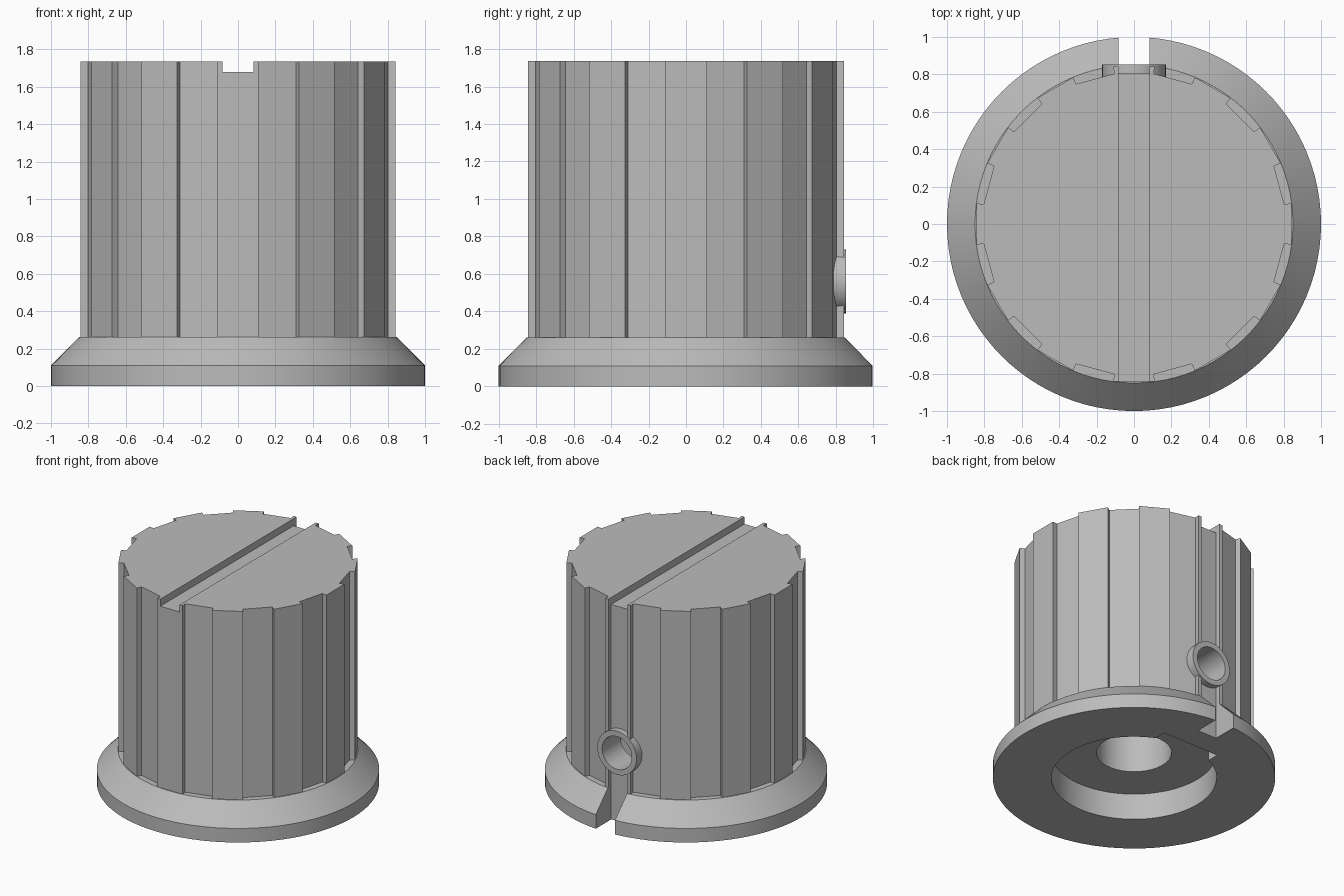
import bpy
import bmesh
from math import sin, cos, radians
from mathutils import Matrix

if "Cube" in bpy.data.objects:
    bpy.data.objects.remove(bpy.data.objects["Cube"], do_unlink=True)

gray = bpy.data.materials.new("plain gray")
gray.use_nodes = True
gray.diffuse_color = (0.5, 0.5, 0.5, 1)
gray.node_tree.nodes["Principled BSDF"].inputs["Base Color"].default_value = (0.5, 0.5, 0.5, 1)


def make(name, bm):
    bmesh.ops.recalc_face_normals(bm, faces=bm.faces)
    mesh = bpy.data.meshes.new(name)
    bm.to_mesh(mesh)
    bm.free()
    mesh.materials.append(gray)
    obj = bpy.data.objects.new(name, mesh)
    bpy.context.collection.objects.link(obj)
    return obj


def loft(name, rings):
    """Closed solid through rings of points of equal count."""
    bm = bmesh.new()
    loops = [[bm.verts.new(p) for p in ring] for ring in rings]
    n = len(loops[0])
    for a, b in zip(loops, loops[1:]):
        for i in range(n):
            j = (i + 1) % n
            bm.faces.new((a[i], a[j], b[j], b[i]))
    bm.faces.new(loops[0])
    bm.faces.new(loops[-1])
    return make(name, bm)


def circle(r, z, n=96):
    return [(r * cos(radians(360 * i / n)), r * sin(radians(360 * i / n)), z) for i in range(n)]


def cylinder(name, r, z0, z1, n=64):
    return loft(name, [circle(r, z0, n), circle(r, z1, n)])


def cylinder_y(name, r, y0, y1, z):
    obj = cylinder(name, r, y0, y1, 48)
    obj.data.transform(Matrix.Translation((0, 0, z)) @ Matrix.Rotation(radians(-90), 4, "X"))
    return obj


def box(name, lo, hi):
    bm = bmesh.new()
    bmesh.ops.create_cube(bm, size=1)
    for v in bm.verts:
        v.co = [h if c > 0 else l for c, l, h in zip(v.co, lo, hi)]
    return make(name, bm)


def combine(target, other, operation):
    mod = target.modifiers.new(operation.lower(), "BOOLEAN")
    mod.operation = operation
    mod.solver = "EXACT"
    mod.object = other
    bpy.context.view_layer.objects.active = target
    bpy.ops.object.modifier_apply(modifier=mod.name)
    bpy.data.objects.remove(other, do_unlink=True)


# Round flange with a sloping shoulder
knob = loft("knob_body", [circle(1, 0), circle(1, 0.11), circle(0.85, 0.262)])

# Fluted grip: twelve flat lands alternating with shallow flutes
outline = []
for k in range(12):
    for r, a in ((0.81, -7.5), (0.849, -7.5), (0.849, 7.5), (0.81, 7.5)):
        t = radians(30 * k + a)
        outline.append((r * sin(t), r * cos(t)))
grip = loft("grip", [[(x, y, z) for x, y in outline] for z in (0.15, 1.735)])
combine(knob, grip, "UNION")

# Pointer slot across the top and down the back
combine(knob, box("top_slot", (-0.083, -1.2, 1.68), (0.083, 1.2, 2)), "DIFFERENCE")
combine(knob, box("back_slot", (-0.083, 0.805, -0.2), (0.083, 1.2, 2)), "DIFFERENCE")

# Underside recess, shaft bore and nut pocket
combine(knob, cylinder("recess", 0.585, -0.2, 0.205, 96), "DIFFERENCE")
combine(knob, cylinder("bore", 0.266, -0.1, 1.3), "DIFFERENCE")
combine(knob, box("nut_pocket", (-0.245, 0.45, -0.3), (0.245, 0.625, 0.78)), "DIFFERENCE")

# Set screw boss and its hole
combine(knob, cylinder_y("screw_boss", 0.17, 0.7, 0.853, 0.56), "UNION")
combine(knob, cylinder_y("screw_hole", 0.128, 0.1, 1.1, 0.56), "DIFFERENCE")

bpy.ops.object.select_all(action="DESELECT")
knob.select_set(True)
bpy.context.view_layer.objects.active = knob
bpy.ops.object.shade_smooth_by_angle(angle=radians(12))
